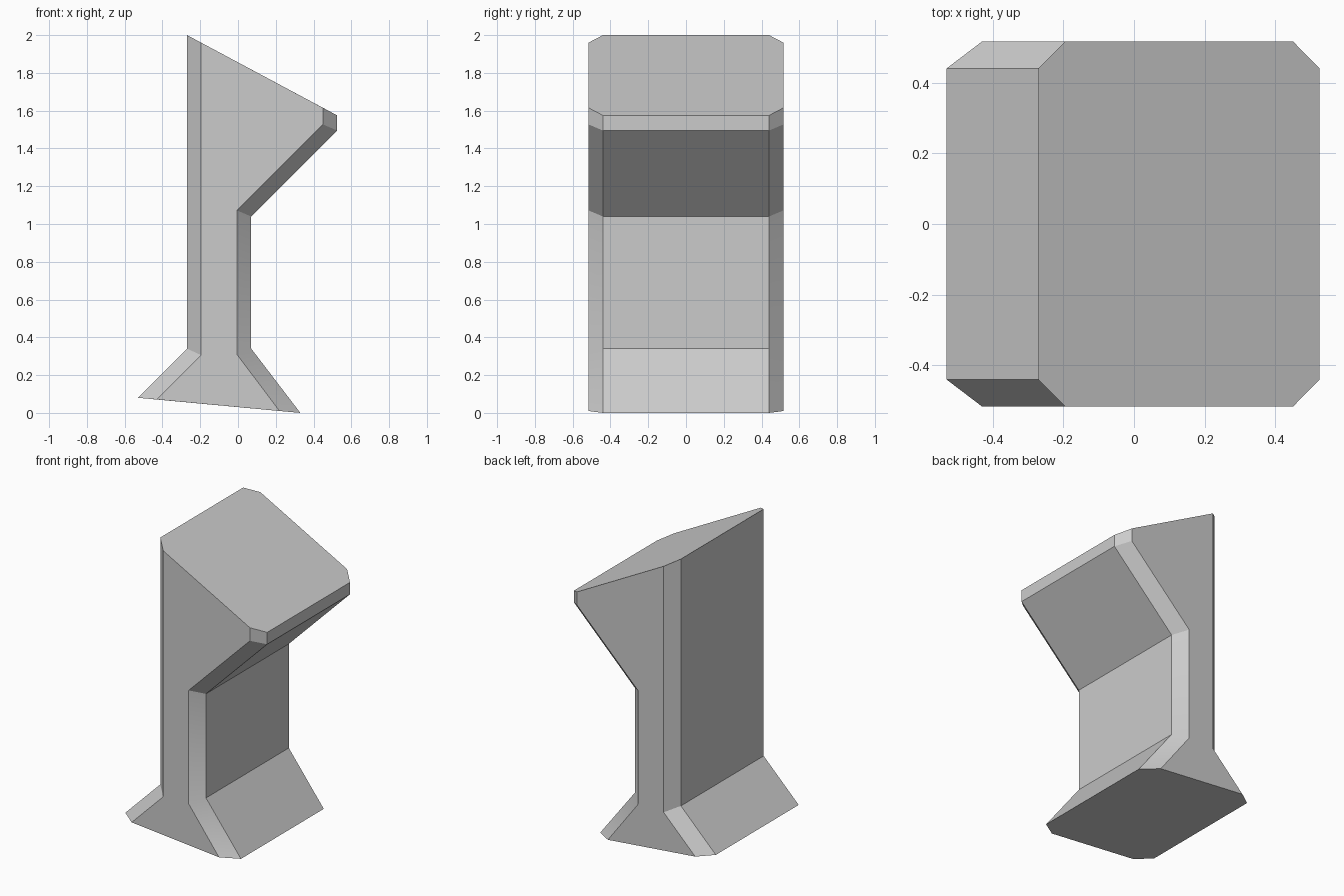
import bpy
import bmesh
import math

if "Cube" in bpy.data.objects:
    bpy.data.objects.remove(bpy.data.objects["Cube"], do_unlink=True)

# One plain grey surface
grey = bpy.data.materials.new("plain_grey")
grey.use_nodes = True
colour = (0.6, 0.6, 0.6, 1)
grey.diffuse_color = colour
grey.node_tree.nodes["Principled BSDF"].inputs["Base Color"].default_value = colour

# Side outlines as (x, z): the full one, and the smaller one on the chamfered ends
full = [(-0.27, 2.0), (-0.27, 0.34), (-0.53, 0.08), (0.33, 0.0),
        (0.07, 0.34), (0.07, 1.04), (0.525, 1.495), (0.525, 1.575)]
inset = [(-0.195, 1.96), (-0.195, 0.306), (-0.43, 0.071), (0.22, 0.01),
         (-0.006, 0.31), (-0.006, 1.072), (0.45, 1.527), (0.45, 1.615)]


def loft(name, sections):
    """Skin a closed solid through outlines placed along y."""
    bm = bmesh.new()
    rings = [[bm.verts.new((x, y, z)) for x, z in outline] for y, outline in sections]
    for near, far in zip(rings, rings[1:]):
        for i in range(len(near)):
            j = (i + 1) % len(near)
            bm.faces.new((near[i], near[j], far[j], far[i]))
    bm.faces.new(rings[0])
    bm.faces.new(rings[-1])
    bmesh.ops.recalc_face_normals(bm, faces=bm.faces)
    mesh = bpy.data.meshes.new(name)
    bm.to_mesh(mesh)
    bm.free()
    mesh.materials.append(grey)
    obj = bpy.data.objects.new(name, mesh)
    bpy.context.collection.objects.link(obj)
    return obj


# Pillar with flared foot, straight neck and overhanging sloped cap
pillar = loft("sloped_pillar", [(-0.516, inset), (-0.44, full),
                                (0.44, full), (0.516, inset)])

bpy.ops.object.select_all(action="DESELECT")
pillar.select_set(True)
bpy.context.view_layer.objects.active = pillar
bpy.ops.object.shade_smooth_by_angle(angle=math.radians(30))
